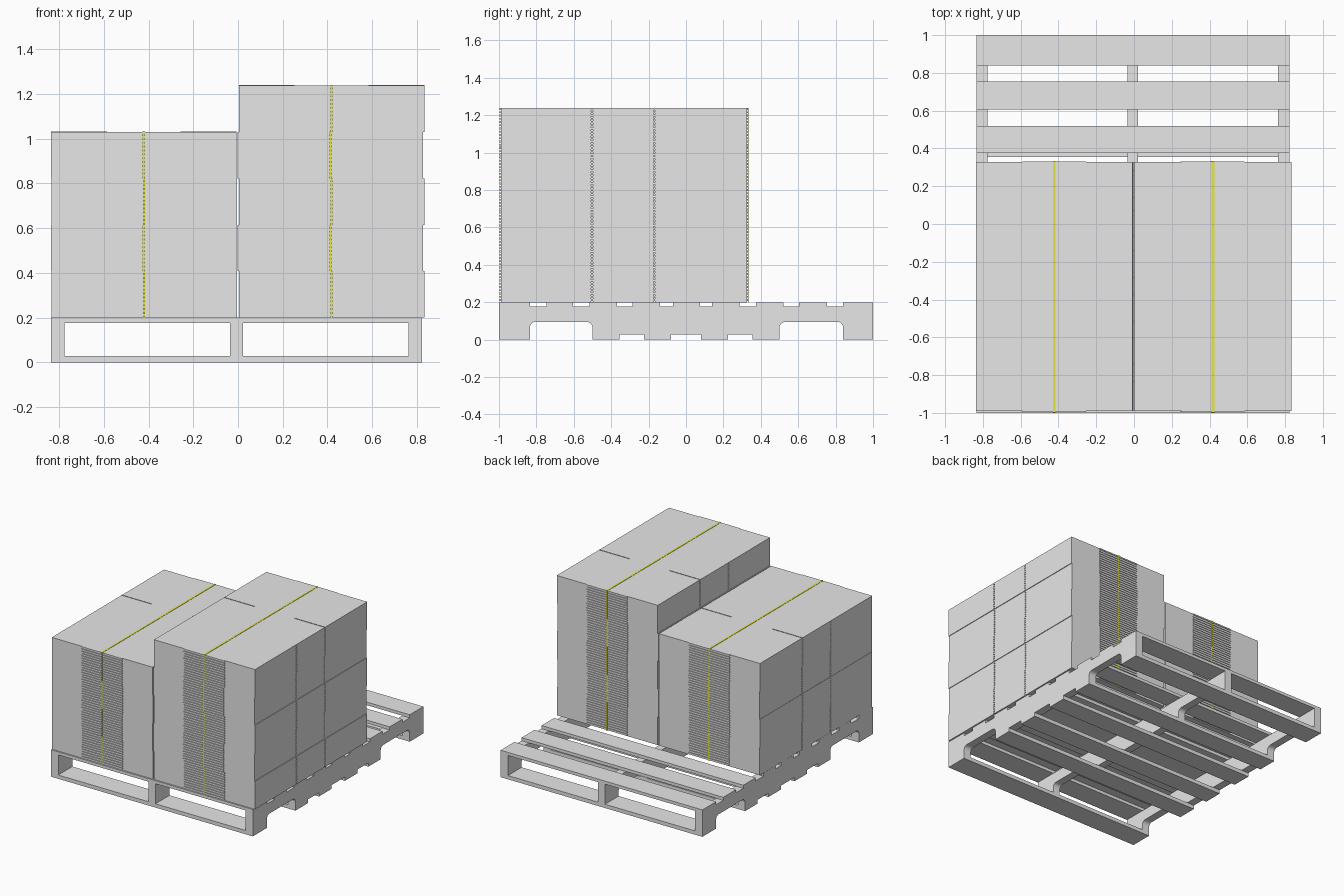
import bpy, bmesh, math
from mathutils import Vector

cube = bpy.data.objects.get("Cube")
if cube:
    bpy.data.objects.remove(cube, do_unlink=True)


def material(name, color):
    m = bpy.data.materials.new(name)
    m.use_nodes = True
    m.diffuse_color = color
    m.node_tree.nodes["Principled BSDF"].inputs["Base Color"].default_value = color
    return m


grey = material("plain grey", (0.8, 0.8, 0.8, 1))
yellow = material("strap yellow", (0.9, 0.9, 0.06, 1))


def add_box(bm, x, y, z):
    """Box from three (low, high) ranges."""
    v = [bm.verts.new((a, b, c)) for a in x for b in y for c in z]
    for f in ((0, 1, 3, 2), (4, 6, 7, 5), (0, 4, 5, 1),
              (2, 3, 7, 6), (0, 2, 6, 4), (1, 5, 7, 3)):
        bm.faces.new([v[i] for i in f])


def add_prism(bm, points, direction):
    """Extrude a closed outline along a vector."""
    face = bm.faces.new([bm.verts.new(p) for p in points])
    out = bmesh.ops.extrude_face_region(bm, geom=[face])["geom"]
    moved = [g for g in out if isinstance(g, bmesh.types.BMVert)]
    bmesh.ops.translate(bm, verts=moved, vec=Vector(direction))


def finish(bm, name, mat):
    bmesh.ops.recalc_face_normals(bm, faces=bm.faces[:])
    mesh = bpy.data.meshes.new(name)
    bm.to_mesh(mesh)
    bm.free()
    mesh.materials.append(mat)
    ob = bpy.data.objects.new(name, mesh)
    bpy.context.collection.objects.link(ob)
    return ob


# Pallet dimensions
LEFT, RIGHT = -0.835, 0.822
LOW, HIGH, DECK = 0.028, 0.177, 0.2

# Deck boards, top and bottom
bm = bmesh.new()
for y in ((-1, -.835), (-.745, -.603), (-.515, -.37), (-.285, -.14), (-.07, .075),
          (.14, .285), (.375, .52), (.605, .755), (.84, 1)):
    add_box(bm, (LEFT, RIGHT), y, (HIGH, DECK))
finish(bm, "pallet_top_boards", grey)

bm = bmesh.new()
for y in ((-1, -.835), (-.5, -.355), (-.225, -.08),
          (.08, .225), (.355, .5), (.84, 1)):
    add_box(bm, (LEFT, RIGHT), y, (0, LOW))
finish(bm, "pallet_bottom_boards", grey)


# Stringers with two rounded fork notches
def notch(y0, y1, top=0.095, r=0.03):
    pts = [(y0, LOW)]
    for yc, start in ((y0 + r, 180), (y1 - r, 90)):
        for i in range(6):
            a = math.radians(start - 18 * i)
            pts.append((yc + r * math.cos(a), top - r + r * math.sin(a)))
    return pts + [(y1, LOW)]


outline = [(-1, LOW)] + notch(-.835, -.5) + notch(.5, .84) + [(1, LOW), (1, HIGH), (-1, HIGH)]
bm = bmesh.new()
for x0, x1 in ((LEFT, -.776), (-.035, .022), (.762, RIGHT)):
    add_prism(bm, [(x0, y, z) for y, z in outline], (x1 - x0, 0, 0))
finish(bm, "pallet_stringers", grey)

# Stacked cartons
FRONT, BACK = -0.99, 0.327
HALF = 0.4145
LAYER, SHEETS = 0.2075, 12
STEP = LAYER / SHEETS
SLOTS = (-.503, -.17)
SLOT_W, SLOT_D = 0.005, 0.25


def carton_outline(cx):
    right = [(HALF, FRONT)]
    for y in SLOTS:
        right += [(HALF, y - SLOT_W), (HALF - SLOT_D, y - SLOT_W),
                  (HALF - SLOT_D, y + SLOT_W), (HALF, y + SLOT_W)]
    right.append((HALF, BACK))
    left = [(-x, y) for x, y in reversed(right)]
    return [(cx + x, y) for x, y in right + left]


def build_stack(side, center, layers, sway):
    body, flaps, strap = bmesh.new(), bmesh.new(), bmesh.new()
    for n in range(layers):
        cx = center - (sway if n % 2 else 0)
        z0 = DECK + n * LAYER
        add_prism(body, [(x, y, z0) for x, y in carton_outline(cx)], (0, 0, LAYER))
        for i in range(SHEETS):
            z = (z0 + (i + 0.45) * STEP, z0 + (i + 1) * STEP)
            # flap edges on the front and back
            for y in ((FRONT - .006, FRONT), (BACK, BACK + .005)):
                add_box(flaps, (cx - .167, cx + .167), y, z)
            # sheet edges inside the side slots
            for s in SLOTS:
                y = (s - SLOT_W, s + SLOT_W)
                add_box(flaps, (cx - HALF, cx - HALF + SLOT_D), y, z)
                add_box(flaps, (cx + HALF - SLOT_D, cx + HALF), y, z)
        # strap down the front and back
        for y in ((FRONT - .008, FRONT - .006), (BACK + .005, BACK + .007)):
            add_box(strap, (cx - .005, cx + .005), y, (z0, z0 + LAYER))
    top = DECK + layers * LAYER
    cx = center - (sway if layers % 2 == 0 else 0)
    add_box(strap, (cx - .007, cx + .007), (FRONT - .008, BACK + .007), (top, top + .002))
    # thin raised seams on the top sheet
    for x in ((cx - HALF, cx - HALF + SLOT_D), (cx + HALF - SLOT_D, cx + HALF)):
        add_box(flaps, x, (SLOTS[1] - .0015, SLOTS[1] + .0015), (top, top + .003))
    finish(body, side + "_carton_stack", grey)
    finish(flaps, side + "_carton_flaps", grey)
    finish(strap, side + "_strap", yellow)


build_stack("left", 0.418, 5, 0.005)
build_stack("right", -0.42, 4, 0.002)
